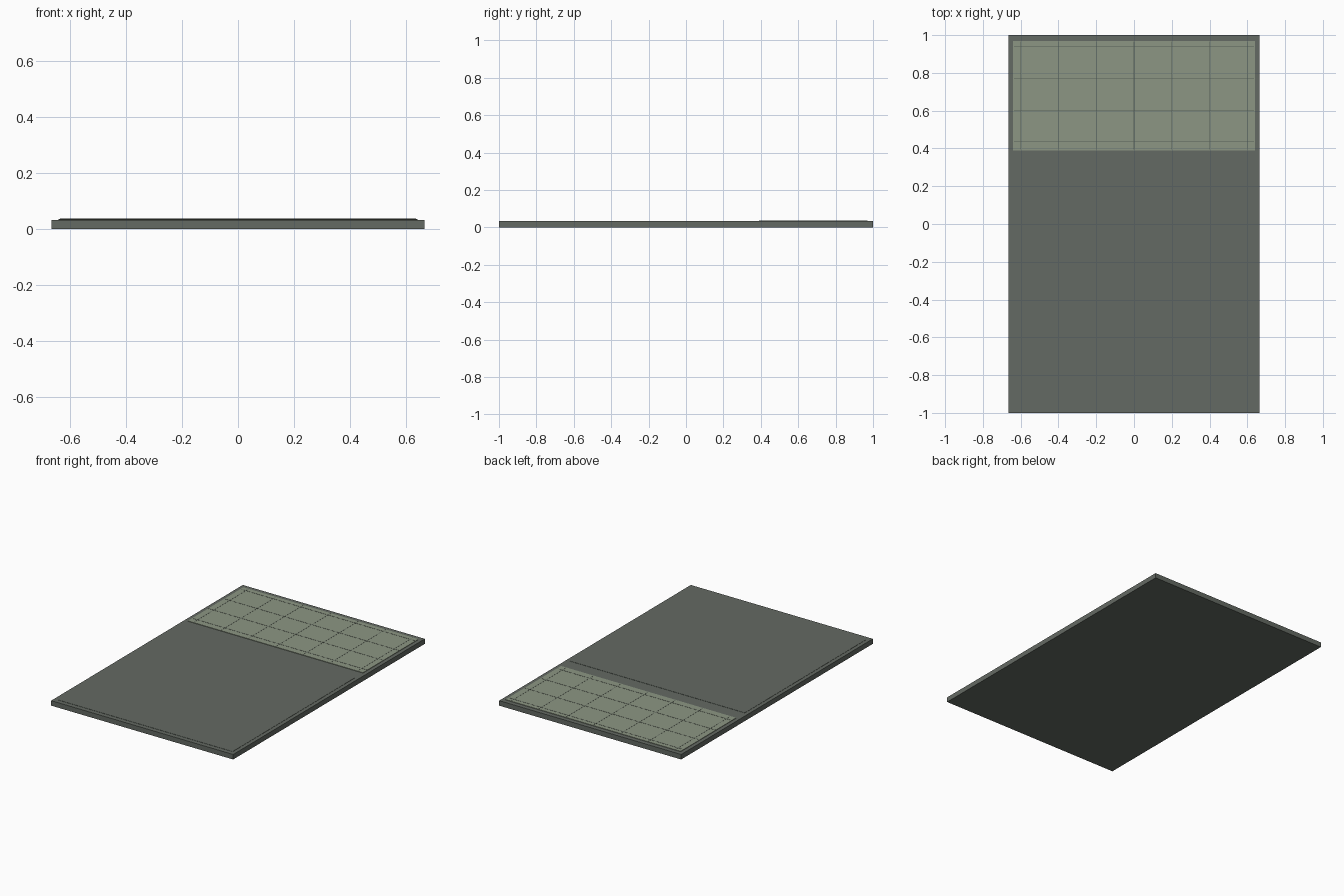
import bpy

if "Cube" in bpy.data.objects:
    bpy.data.objects.remove(bpy.data.objects["Cube"])


def material(name, rgb):
    m = bpy.data.materials.new(name)
    m.diffuse_color = (*rgb, 1)
    m.use_nodes = True
    m.node_tree.nodes["Principled BSDF"].inputs["Base Color"].default_value = m.diffuse_color
    return m


slab_grey = material("dark grey green", (0.127, 0.144, 0.125))
pale_green = material("pale green", (0.262, 0.305, 0.227))
line_grey = material("line grey", (0.10, 0.12, 0.10))


def box(name, x0, x1, y0, y1, z0, z1, mat):
    bpy.ops.mesh.primitive_cube_add(
        size=1, location=((x0 + x1) / 2, (y0 + y1) / 2, (z0 + z1) / 2))
    ob = bpy.context.object
    ob.name = name
    ob.scale = (x1 - x0, y1 - y0, z1 - z0)
    ob.data.materials.append(mat)
    return ob


# Base slab
box("base_slab", -0.665, 0.665, -1, 1, 0, 0.033, slab_grey)

# Thin same-coloured cover over the front two thirds
box("front_cover", -0.64, 0.64, -0.97, 0.30, 0.033, 0.0345, slab_grey)

# Pale panel at the back
box("back_panel", -0.64, 0.64, 0.39, 0.97, 0.033, 0.036, pale_green)

# Fine grid lines on the panel
for i in range(4):
    y = 0.435 + i * 0.168
    box(f"cross_line_{i}", -0.635, 0.635, y - 0.0015, y + 0.0015, 0.0355, 0.0368, line_grey)
for i in range(7):
    x = -0.6 + i * 0.2
    box(f"long_line_{i}", x - 0.0015, x + 0.0015, 0.395, 0.965, 0.0355, 0.0366, line_grey)
